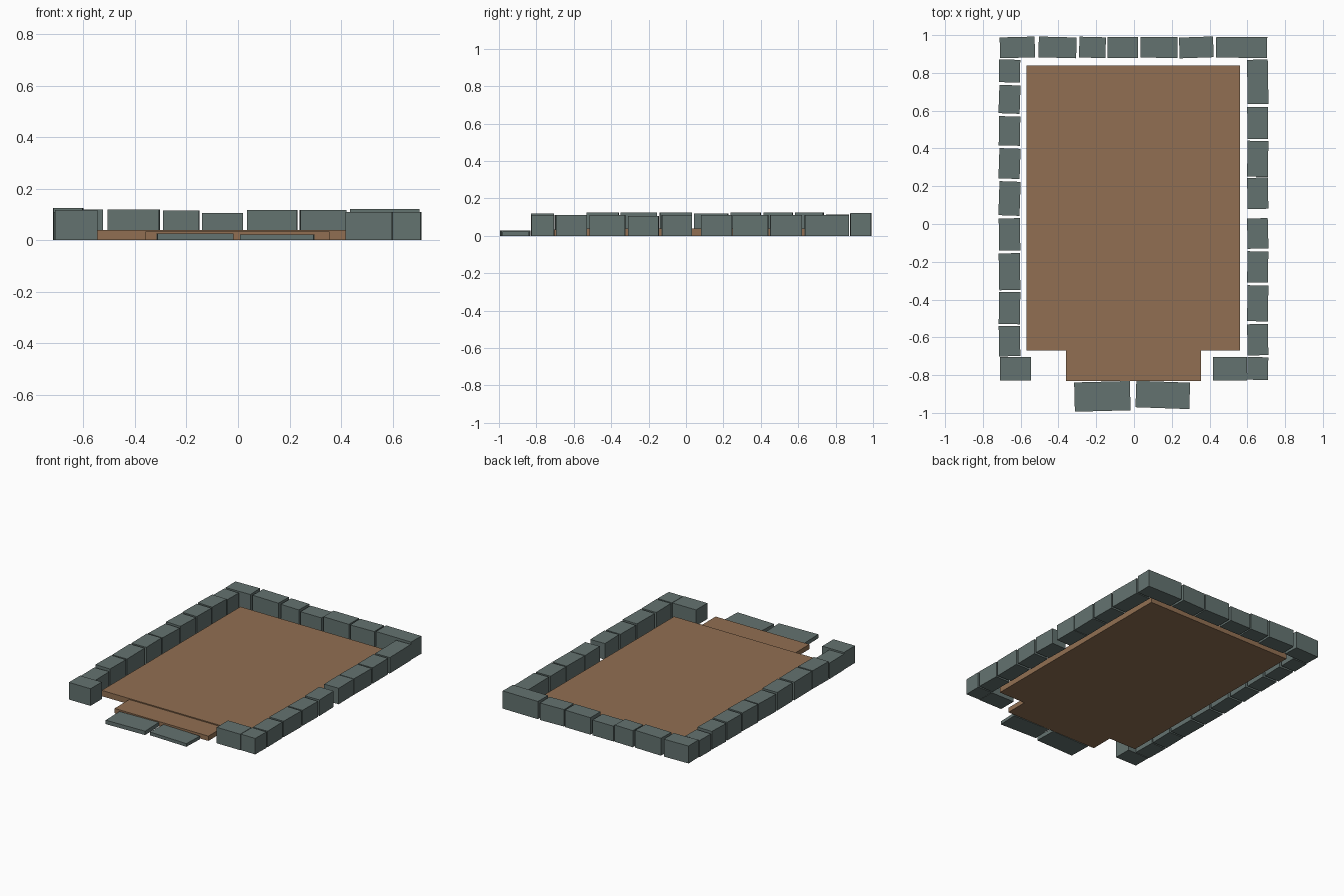
import bpy
import bmesh
from math import radians
from mathutils import Matrix

default_cube = bpy.data.objects.get("Cube")
if default_cube:
    bpy.data.objects.remove(default_cube, do_unlink=True)


def make_material(name, colour):
    mat = bpy.data.materials.new(name)
    mat.use_nodes = True
    mat.diffuse_color = colour
    mat.node_tree.nodes["Principled BSDF"].inputs["Base Color"].default_value = colour
    return mat


stone = make_material("grey_green_stone", (0.127, 0.171, 0.162, 1))
earth = make_material("brown_earth", (0.283, 0.159, 0.084, 1))


def block(name, x_span, y_span, height, material, turn=0):
    """Flat-faced block on the ground, slightly turned about its own centre."""
    (x0, x1), (y0, y1) = x_span, y_span
    bm = bmesh.new()
    bmesh.ops.create_cube(bm, size=1)
    bmesh.ops.scale(bm, vec=(x1 - x0, y1 - y0, height), verts=bm.verts)
    bmesh.ops.rotate(bm, verts=bm.verts, matrix=Matrix.Rotation(radians(turn), 3, "Z"))
    mesh = bpy.data.meshes.new(name)
    bm.to_mesh(mesh)
    bm.free()
    mesh.materials.append(material)
    obj = bpy.data.objects.new(name, mesh)
    obj.location = ((x0 + x1) / 2, (y0 + y1) / 2, height / 2)
    bpy.context.collection.objects.link(obj)
    return obj


def stone_row(name, stones, cross_span, along_x):
    """Row of border stones; each entry is start, end, height, turn."""
    for i, (start, end, height, turn) in enumerate(stones, 1):
        spans = ((start, end), cross_span) if along_x else (cross_span, (start, end))
        block(f"{name}_stone_{i}", *spans, height, stone, turn)


# Earth bed and the lower entrance slab
block("bed_floor", (-0.57, 0.56), (-0.67, 0.84), 0.04, earth)
block("entrance_floor", (-0.36, 0.355), (-0.83, -0.67), 0.033, earth)

# Border along the back
stone_row("back", [
    (-0.71, -0.525, 0.12, 1.5), (-0.505, -0.305, 0.12, -1.5),
    (-0.29, -0.15, 0.115, -1.5), (-0.14, 0.02, 0.105, 0),
    (0.035, 0.23, 0.117, -0.5), (0.24, 0.42, 0.117, 2),
    (0.435, 0.705, 0.122, -0.5),
], (0.88, 0.99), True)

# Border along the right side
stone_row("right", [
    (0.75, 0.87, 0.115, -1), (0.585, 0.735, 0.125, -2), (0.415, 0.57, 0.125, -1),
    (0.24, 0.4, 0.125, -2), (0.045, 0.225, 0.12, -2), (-0.14, 0.03, 0.125, 1),
    (-0.35, -0.155, 0.125, 1), (-0.53, -0.36, 0.125, -1), (-0.7, -0.54, 0.11, 1),
], (-0.715, -0.603), False)

# Border along the left side
stone_row("left", [
    (0.635, 0.87, 0.11, 1), (0.45, 0.62, 0.11, 0.5), (0.25, 0.44, 0.11, -1),
    (0.08, 0.245, 0.11, 1), (-0.13, 0.03, 0.11, 1.5), (-0.31, -0.145, 0.107, -1),
    (-0.515, -0.325, 0.11, -1), (-0.695, -0.53, 0.11, 1), (-0.825, -0.705, 0.11, -1),
], (0.6, 0.71), False)

# Front returns either side of the entrance
stone_row("front", [(-0.71, -0.545, 0.118, 0), (0.417, 0.597, 0.11, 0)],
          (-0.828, -0.705), True)

# Low stepping stones in front of the entrance
block("right_step", (-0.315, -0.02), (-0.99, -0.835), 0.027, stone, 1.5)
block("left_step", (0.01, 0.295), (-0.975, -0.835), 0.022, stone, -2)
